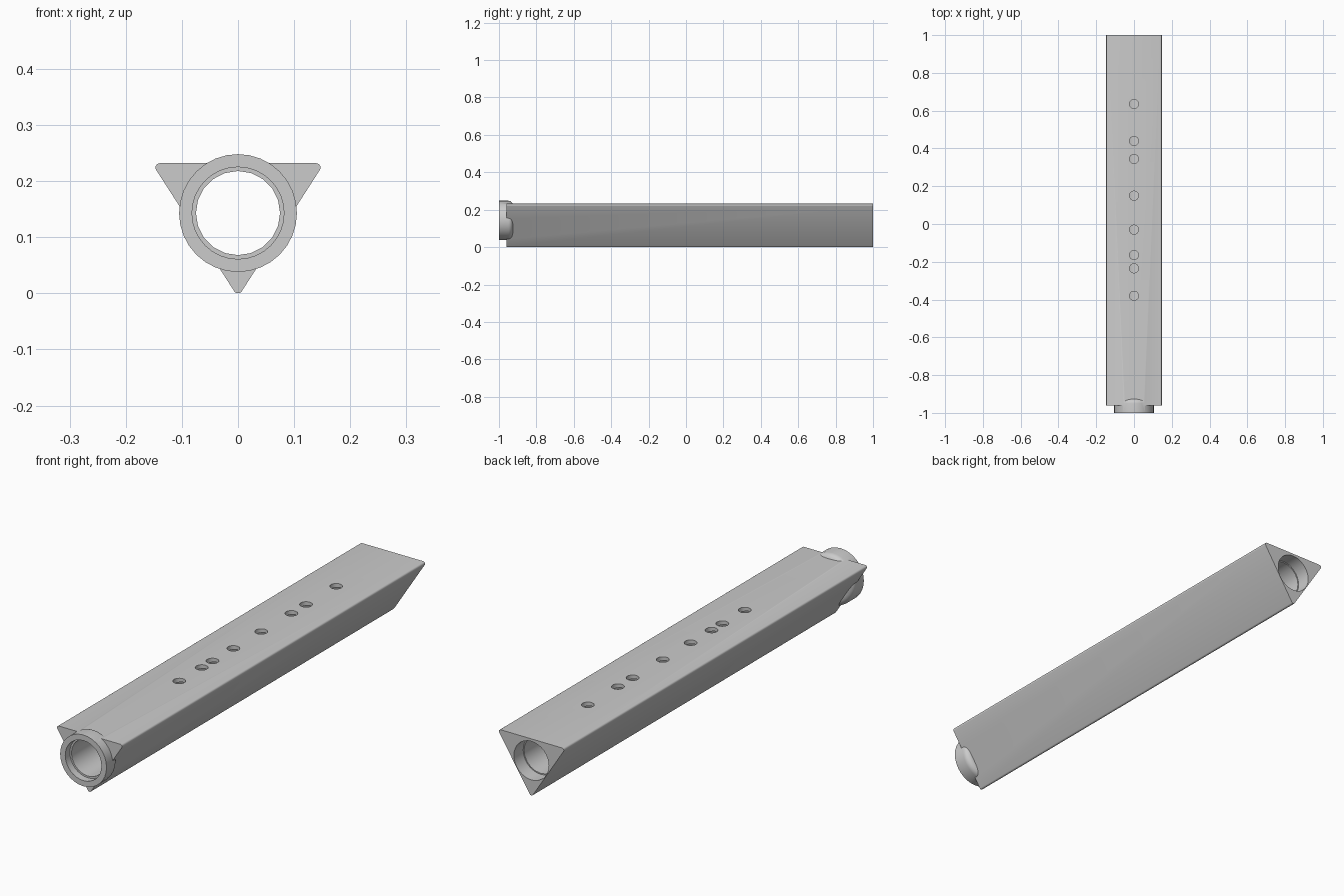
import bpy, bmesh, math
from mathutils import Matrix

cube = bpy.data.objects.get("Cube")
if cube:
    bpy.data.objects.remove(cube, do_unlink=True)

AXIS_Z = 0.143      # height of the bore axis
BODY_FRONT = -0.96
CORNER = 0.008      # rounding of the long edges
HOLES = [0.635, 0.44, 0.345, 0.15, -0.03, -0.165, -0.235, -0.38]

grey = bpy.data.materials.new("light grey")
grey.use_nodes = True
colour = (0.6, 0.6, 0.6, 1)
grey.diffuse_color = colour
grey.node_tree.nodes["Principled BSDF"].inputs["Base Color"].default_value = colour


def finish(name, bm):
    bmesh.ops.recalc_face_normals(bm, faces=bm.faces)
    mesh = bpy.data.meshes.new(name)
    bm.to_mesh(mesh)
    bm.free()
    mesh.materials.append(grey)
    obj = bpy.data.objects.new(name, mesh)
    bpy.context.collection.objects.link(obj)
    return obj


def lathe(name, profile, sides):
    """Closed solid turned around the bore axis from (radius, y) points."""
    bm = bmesh.new()
    rings = []
    for r, y in profile:
        turn = [2 * math.pi * i / sides for i in range(sides)]
        rings.append([bm.verts.new((r * math.sin(a), y, AXIS_Z + r * math.cos(a)))
                      for a in turn])
    for a, b in zip(rings, rings[1:]):
        for i in range(sides):
            j = (i + 1) % sides
            bm.faces.new((a[i], a[j], b[j], b[i]))
    bm.faces.new(rings[0])
    bm.faces.new(rings[-1])
    return finish(name, bm)


def combine(target, other, operation):
    mod = target.modifiers.new(operation.lower(), "BOOLEAN")
    mod.operation = operation
    mod.solver = "EXACT"
    mod.object = other
    bpy.context.view_layer.objects.active = target
    bpy.ops.object.modifier_apply(modifier=mod.name)
    bpy.data.objects.remove(other, do_unlink=True)


# Triangular body with rounded long edges
cx, top, low = 0.147 - CORNER, 0.232 - CORNER, CORNER
side = math.atan2(-cx, top - low)
arcs = [(cx, top, side, math.pi / 2),
        (-cx, top, math.pi / 2, math.pi - side),
        (0, low, math.pi - side, 2 * math.pi + side)]
bm = bmesh.new()
outline = []
for x, z, start, end in arcs:
    for i in range(6):
        a = start + (end - start) * i / 5
        outline.append(bm.verts.new((x + CORNER * math.cos(a), BODY_FRONT,
                                     z + CORNER * math.sin(a))))
face = bm.faces.new(outline)
new = bmesh.ops.extrude_face_region(bm, geom=[face])["geom"]
bmesh.ops.translate(bm, vec=(0, 1 - BODY_FRONT, 0),
                    verts=[g for g in new if isinstance(g, bmesh.types.BMVert)])
body = finish("flute_body", bm)

# Round mouth collar, its inner end rolled over into the body
profile = [(0.105, -1.0)]
for i in range(7):
    a = math.pi / 2 * i / 6
    profile.append((0.08 + 0.025 * math.cos(a), -0.95 + 0.025 * math.sin(a)))
combine(body, lathe("mouth_collar", profile, 32), "UNION")

# Bore with a wider seat at each end
combine(body, lathe("bore_cutter", [(0.075, -1.1), (0.075, 1.1)], 20), "DIFFERENCE")
combine(body, lathe("mouth_seat_cutter", [(0.082, -1.1), (0.082, -0.97)], 32), "DIFFERENCE")
combine(body, lathe("end_seat_cutter", [(0.079, 0.94), (0.079, 1.1)], 32), "DIFFERENCE")

# Finger holes through the top wall
bm = bmesh.new()
for y in HOLES:
    bmesh.ops.create_cone(bm, cap_ends=True, segments=24, radius1=0.024, radius2=0.024,
                          depth=0.14, matrix=Matrix.Translation((0, y, 0.232)))
combine(body, finish("finger_hole_cutter", bm), "DIFFERENCE")

bpy.ops.object.select_all(action="DESELECT")
body.select_set(True)
bpy.context.view_layer.objects.active = body
bpy.ops.object.shade_smooth_by_angle(angle=math.radians(32))
